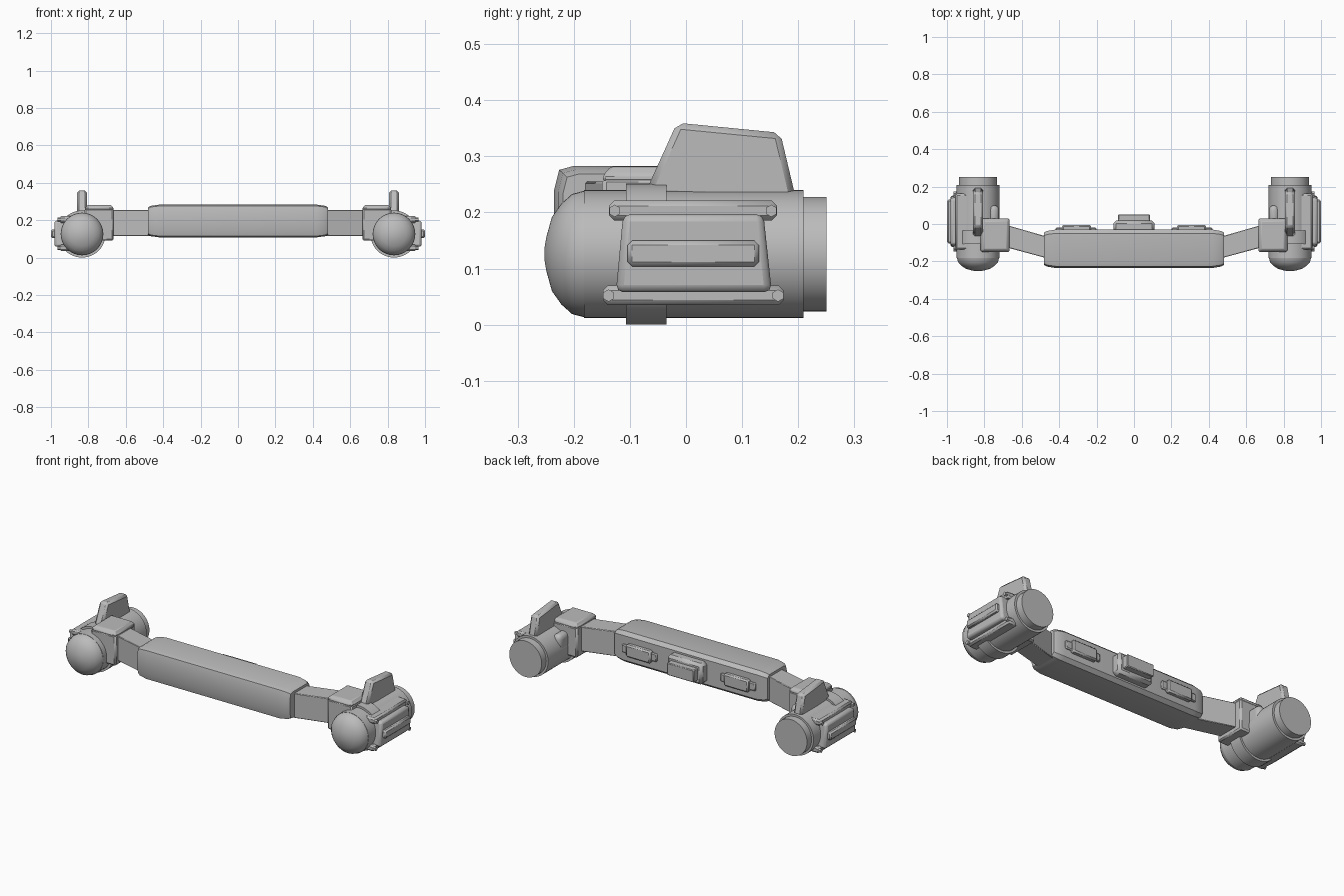
import bpy, bmesh, math
from mathutils import Vector

cube = bpy.data.objects.get("Cube")
if cube:
    bpy.data.objects.remove(cube, do_unlink=True)

grey = bpy.data.materials.new("plain grey")
grey.use_nodes = True
COLOUR = (0.5, 0.5, 0.5, 1)
grey.diffuse_color = COLOUR
grey.node_tree.nodes["Principled BSDF"].inputs["Base Color"].default_value = COLOUR

POD_X, POD_Z = 0.834, 0.126


def finish(name, bm, bevel=0, segments=1, mirror=True):
    bmesh.ops.recalc_face_normals(bm, faces=bm.faces)
    mesh = bpy.data.meshes.new(name)
    bm.to_mesh(mesh)
    bm.free()
    mesh.materials.append(grey)
    ob = bpy.data.objects.new(name, mesh)
    bpy.context.collection.objects.link(ob)
    if bevel:
        mod = ob.modifiers.new("bevel", "BEVEL")
        mod.width, mod.segments = bevel, segments
        mod.limit_method = "ANGLE"
    if mirror:
        ob.modifiers.new("mirror", "MIRROR").use_mirror_merge = False
    bpy.ops.object.select_all(action="DESELECT")
    ob.select_set(True)
    bpy.context.view_layer.objects.active = ob
    bpy.ops.object.shade_smooth_by_angle(angle=math.radians(32))
    return ob


def loft(name, rings, **kw):
    """Skin a list of equal-length point rings and cap both ends."""
    bm = bmesh.new()
    loops = [[bm.verts.new(p) for p in ring] for ring in rings]
    n = len(loops[0])
    for a, b in zip(loops, loops[1:]):
        for i in range(n):
            j = (i + 1) % n
            bm.faces.new((a[i], a[j], b[j], b[i]))
    bm.faces.new(loops[0])
    bm.faces.new(loops[-1])
    return finish(name, bm, **kw)


def prism_x(name, outline, x0, x1, **kw):
    return loft(name, [[(x, y, z) for y, z in outline] for x in (x0, x1)], **kw)


def box(name, xs, ys, zs, **kw):
    outline = [(ys[0], zs[0]), (ys[1], zs[0]), (ys[1], zs[1]), (ys[0], zs[1])]
    return prism_x(name, outline, xs[0], xs[1], **kw)


def turned(name, profile, sides=48, **kw):
    """Revolve (y, radius) pairs round the pod axis."""
    angles = [2 * math.pi * i / sides for i in range(sides)]
    return loft(name, [[(POD_X + r * math.cos(a), y, POD_Z + r * math.sin(a))
                        for a in angles] for y, r in profile], **kw)


# Central bar with chamfered section and narrowed ends
section = [(-0.2, 0.108), (-0.226, 0.115), (-0.235, 0.15), (-0.235, 0.24),
           (-0.226, 0.276), (-0.2, 0.283), (-0.05, 0.283), (-0.03, 0.265),
           (-0.03, 0.126), (-0.05, 0.108)]
middle = Vector((-0.132, 0.195))
rings = []
for x, sy, sz in ((-0.48, 0.85, 0.84), (-0.465, 0.93, 0.93), (-0.42, 1, 1),
                  (0.42, 1, 1), (0.465, 0.93, 0.93), (0.48, 0.85, 0.84)):
    rings.append([(x, middle.x + (y - middle.x) * sy, middle.y + (z - middle.y) * sz)
                  for y, z in section])
loft("central_bar", rings, mirror=False)

# Fittings on the back of the bar
box("back_box_base", (-0.11, 0.11), (-0.05, 0.018), (0.135, 0.255),
    bevel=0.015, mirror=False)
box("back_box", (-0.085, 0.085), (0, 0.052), (0.16, 0.23), bevel=0.004, mirror=False)
box("back_strip_base", (0.2, 0.42), (-0.05, -0.02), (0.172, 0.218), bevel=0.005)
box("back_strip_bar", (0.23, 0.385), (-0.04, -0.005), (0.16, 0.23), bevel=0.008)

# Swept arms
arm = [(0.44, -0.19), (0.7, -0.12), (0.7, 0), (0.44, -0.075)]
loft("arm", [[(x, y, z) for x, y in arm] for z in (0.115, 0.255)], bevel=0.003)

# Brackets joining arms and pods
box("bracket", (0.665, 0.82), (-0.15, 0.03), (0.09, 0.262), bevel=0.008)
loft("bracket_cap", [[(0.742 + sx * (0.076 - d), -0.06 + sy * (0.088 - d), z)
                      for sx, sy in ((-1, -1), (1, -1), (1, 1), (-1, 1))]
                     for z, d in ((0.255, 0), (0.268, 0.001), (0.282, 0.014))], bevel=0.004)
box("bracket_fairing", (0.722, 0.775), (0, 0.1), (0.13, 0.225), bevel=0.024, segments=3)

# Pods: nose, body, tail and collar
turned("pod_nose", [(-0.252, 0.012), (-0.249, 0.03), (-0.239, 0.066), (-0.222, 0.09),
                    (-0.203, 0.107), (-0.18, 0.113)])
turned("pod_body", [(-0.182, 0.114), (0.209, 0.114)])
turned("pod_tail", [(0.2, 0.102), (0.25, 0.102)])
turned("pod_collar", [(-0.107, 0.126), (-0.035, 0.126)])

# Upright fin
prism_x("fin", [(-0.075, 0.23), (-0.016, 0.36), (0.168, 0.342), (0.197, 0.22)],
        0.808, 0.86, bevel=0.011)

# Outer side panel with raised bar
prism_x("side_panel", [(-0.125, 0.058), (0.153, 0.058), (0.138, 0.197), (-0.112, 0.197)],
        0.9, 0.982, bevel=0.013, segments=2)
box("side_panel_bar", (0.96, 1.0), (-0.104, 0.13), (0.104, 0.15), bevel=0.008)

# Rails above and below the panel, with hexagonal knobs at the ends
for label, z, y0, y1 in (("upper", 0.203, -0.127, 0.152), ("lower", 0.052, -0.138, 0.164)):
    box(label + "_rail", (0.88, 0.955), (y0 - 0.01, y1 + 0.01), (z - 0.017, z + 0.018),
        bevel=0.009)
    for end, y in (("front", y0), ("rear", y1)):
        hexagon = [(y + 0.011 * math.cos(math.pi * k / 3 + math.pi / 6),
                    z + 0.011 * math.sin(math.pi * k / 3 + math.pi / 6)) for k in range(6)]
        prism_x(label + "_" + end + "_knob", hexagon, 0.93, 0.966)
